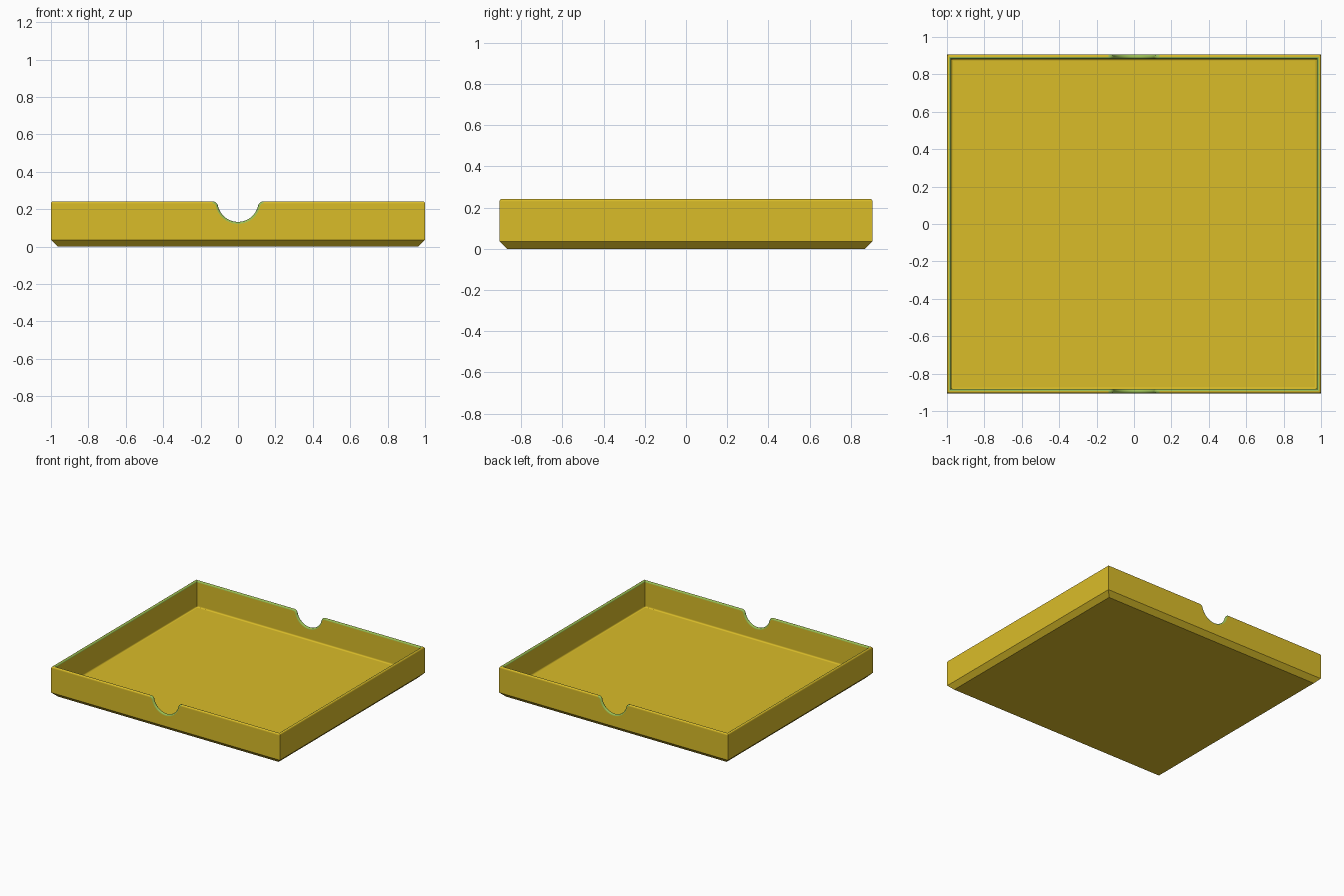
import bpy
import bmesh
from math import atan2, cos, sin, pi, sqrt

cube = bpy.data.objects.get("Cube")
if cube:
    bpy.data.objects.remove(cube)

HALF_X, HALF_Y, TOP = 1.0, 0.905, 0.242
CHAMFER = 0.036      # slanted bottom edge
WALL = 0.022
LIP = WALL / 2       # rounding of the rim
FLOOR = 0.036
FILLET = 0.01        # rounded joint of floor and walls
HOLD = 0.003         # narrow strips that keep large faces flat
STEPS = 4
NOTCH_R, ROUND_R = 0.11, 0.03


def make_material(name, colour):
    mat = bpy.data.materials.new(name)
    mat.use_nodes = True
    mat.diffuse_color = (*colour, 1)
    mat.node_tree.nodes["Principled BSDF"].inputs["Base Color"].default_value = (*colour, 1)
    return mat


def notch_profile():
    """Thumb notch from left to right as (x, z, normal x, normal z)."""
    cz = TOP - ROUND_R
    cx = sqrt((NOTCH_R + ROUND_R) ** 2 - ROUND_R ** 2)
    end = atan2(ROUND_R, -cx)
    right = []
    for i in range(13):                      # scoop, from its lowest point
        a = -pi / 2 + (end - pi / 2) * i / 12
        right.append((NOTCH_R * cos(a), TOP + NOTCH_R * sin(a), -cos(a), -sin(a)))
    for i in range(1, 9):                    # rounded shoulder
        a = end + (pi / 2 - end) * i / 8
        right.append((cx + ROUND_R * cos(a), cz + ROUND_R * sin(a), cos(a), sin(a)))
    return [(-x, z, -nx, nz) for x, z, nx, nz in right[:0:-1]] + right


PROFILE = notch_profile()
bm = bmesh.new()


def ring(inset, height=None, drop=0.0):
    """Loop around the tray; without a height it follows the notched rim."""
    x, y = HALF_X - inset, HALF_Y - inset
    edge = [(-x, TOP - drop)]
    edge += [(px - nx * drop, pz - nz * drop) for px, pz, nx, nz in PROFILE]
    edge += [(x, TOP - drop)]
    if height is not None:
        edge = [(px, height) for px, _ in edge]
    points = [(px, -y, pz) for px, pz in edge] + [(px, y, pz) for px, pz in reversed(edge)]
    return [bm.verts.new(p) for p in points]


# Underside and outer walls
rings = [ring(CHAMFER, 0), ring(0, CHAMFER), ring(0, drop=LIP + HOLD)]
# Rounded rim, outer half then inner half
rim_start = len(rings)
for i in range(2 * STEPS + 1):
    a = pi * i / (2 * STEPS)
    rings.append(ring(LIP * (1 - cos(a)), drop=LIP * (1 - sin(a))))
rim_crest, rim_end = rim_start + STEPS, len(rings) - 1
# Inner walls, rounded joint and floor
rings.append(ring(WALL, drop=LIP + HOLD))
rings.append(ring(WALL, FLOOR + FILLET + HOLD))
for i in range(STEPS + 1):
    a = pi / 2 * i / STEPS
    rings.append(ring(WALL + FILLET * (1 - cos(a)), FLOOR + FILLET * (1 - sin(a))))
rings.append(ring(WALL + FILLET + HOLD, FLOOR))

for level, (low, high) in enumerate(zip(rings, rings[1:])):
    for i in range(len(low)):
        j = (i + 1) % len(low)
        face = bm.faces.new((low[i], low[j], high[j], high[i]))
        # Green inner half of the rim, and the whole rim inside the notches
        in_notch = max(abs(v.co.x) for v in face.verts) < NOTCH_R + ROUND_R
        if rim_start <= level < rim_end and (level >= rim_crest or in_notch):
            face.material_index = 1
bm.faces.new(reversed(rings[0]))
bm.faces.new(rings[-1])

mesh = bpy.data.meshes.new("tray")
bm.to_mesh(mesh)
bm.free()
mesh.materials.append(make_material("gold", (0.70, 0.505, 0.022)))
mesh.materials.append(make_material("rim_green", (0.33, 0.52, 0.09)))
tray = bpy.data.objects.new("tray", mesh)
bpy.context.collection.objects.link(tray)
bpy.context.view_layer.objects.active = tray
tray.select_set(True)
bpy.ops.object.shade_smooth_by_angle(angle=pi / 6)
